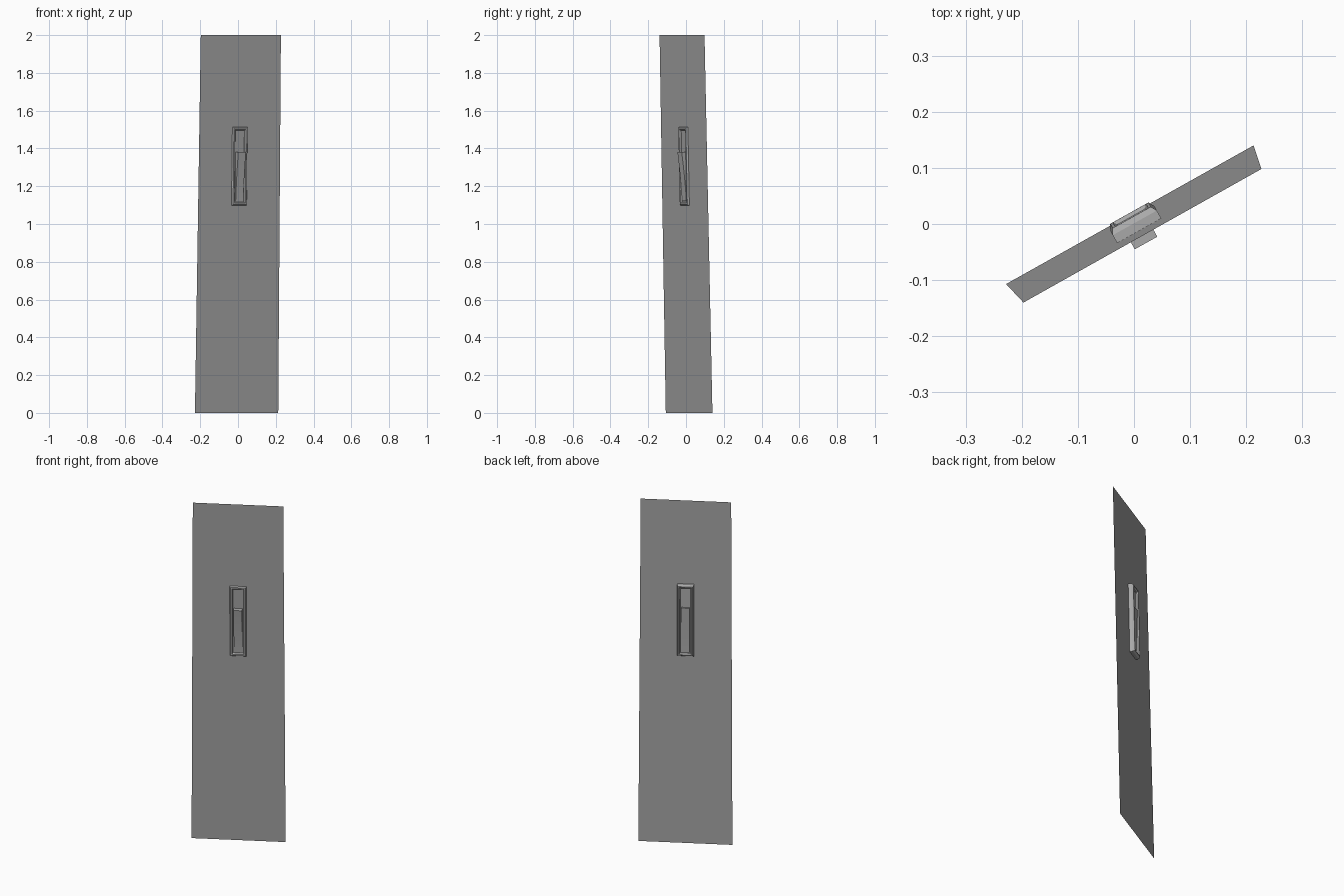
import bpy, bmesh, math
from mathutils import Matrix, Vector

cube = bpy.data.objects.get("Cube")
if cube:
    bpy.data.objects.remove(cube)


def material(name, rgb):
    m = bpy.data.materials.new(name)
    m.use_nodes = True
    m.diffuse_color = (*rgb, 1)
    m.node_tree.nodes["Principled BSDF"].inputs["Base Color"].default_value = (*rgb, 1)
    return m


GREY = material("door grey", (0.36, 0.36, 0.36))
METAL = material("handle grey", (0.40, 0.40, 0.40))

# Handle axes: x across the panel, -y out of its front, z up the leaning panel
across = Vector((0.873, 0.488, 0)).normalized()
up = Vector((0.0108, -0.0191, 1)).normalized()
back = up.cross(across).normalized()
place = Matrix.Translation((0.007, -0.008, 1.306)) @ Matrix((across, back, up)).transposed().to_4x4()


def add(name, bm, mat, matrix=None):
    bmesh.ops.recalc_face_normals(bm, faces=bm.faces)
    mesh = bpy.data.meshes.new(name)
    bm.to_mesh(mesh)
    bm.free()
    mesh.materials.append(mat)
    ob = bpy.data.objects.new(name, mesh)
    bpy.context.collection.objects.link(ob)
    if matrix:
        ob.matrix_world = matrix
    return ob


def lofted(rings, closed_loop=False):
    """Skin a list of equal-length point rings."""
    bm = bmesh.new()
    loops = [[bm.verts.new(p) for p in ring] for ring in rings]
    pairs = list(zip(loops, loops[1:]))
    if closed_loop:
        pairs.append((loops[-1], loops[0]))
    for a, b in pairs:
        for i in range(len(a)):
            j = (i + 1) % len(a)
            bm.faces.new((a[i], a[j], b[j], b[i]))
    if not closed_loop:
        bm.faces.new(loops[0])
        bm.faces.new(loops[-1])
    return bm


def rect(w, h, y):
    return [(sx * w, y, sz * h) for sx, sz in ((-1, -1), (1, -1), (1, 1), (-1, 1))]


# Thin leaning panel
bm = bmesh.new()
corners = [(-0.228, -0.107, 0), (0.213, 0.14, 0), (0.227, 0.098, 2), (-0.197, -0.14, 2)]
bm.faces.new([bm.verts.new(c) for c in corners])
add("door_panel", bm, GREY)

# Bevelled housing frame, open through the middle: half width, half height, depth
section = [(0.045, 0.207, -0.004), (0.041, 0.203, -0.010), (0.033, 0.195, -0.010),
           (0.028, 0.189, -0.003), (0.028, 0.189, 0.020), (0.034, 0.196, 0.027),
           (0.039, 0.201, 0.027), (0.045, 0.207, 0.016)]
add("handle_frame", lofted([rect(*s) for s in section], True), METAL, place)

# Recessed plate filling the frame
add("recess_plate", lofted([rect(0.0285, 0.19, 0.004), rect(0.0285, 0.19, 0.012)]), METAL, place)

# Wedge lever, its faces scooped so that it flares towards the top
rings = []
for i in range(13):
    t = i / 12
    front = -0.006 - 0.022 * t ** 1.4
    rear = 0.014 + 0.010 * t ** 1.6
    z = -0.185 + 0.26 * t
    rings.append([(-0.023, front, z), (0.023, front, z), (0.023, rear, z), (-0.023, rear, z)])
lever = add("lever", lofted(rings), METAL, place)
bpy.context.view_layer.objects.active = lever
lever.select_set(True)
bpy.ops.object.shade_smooth_by_angle(angle=math.radians(30))
